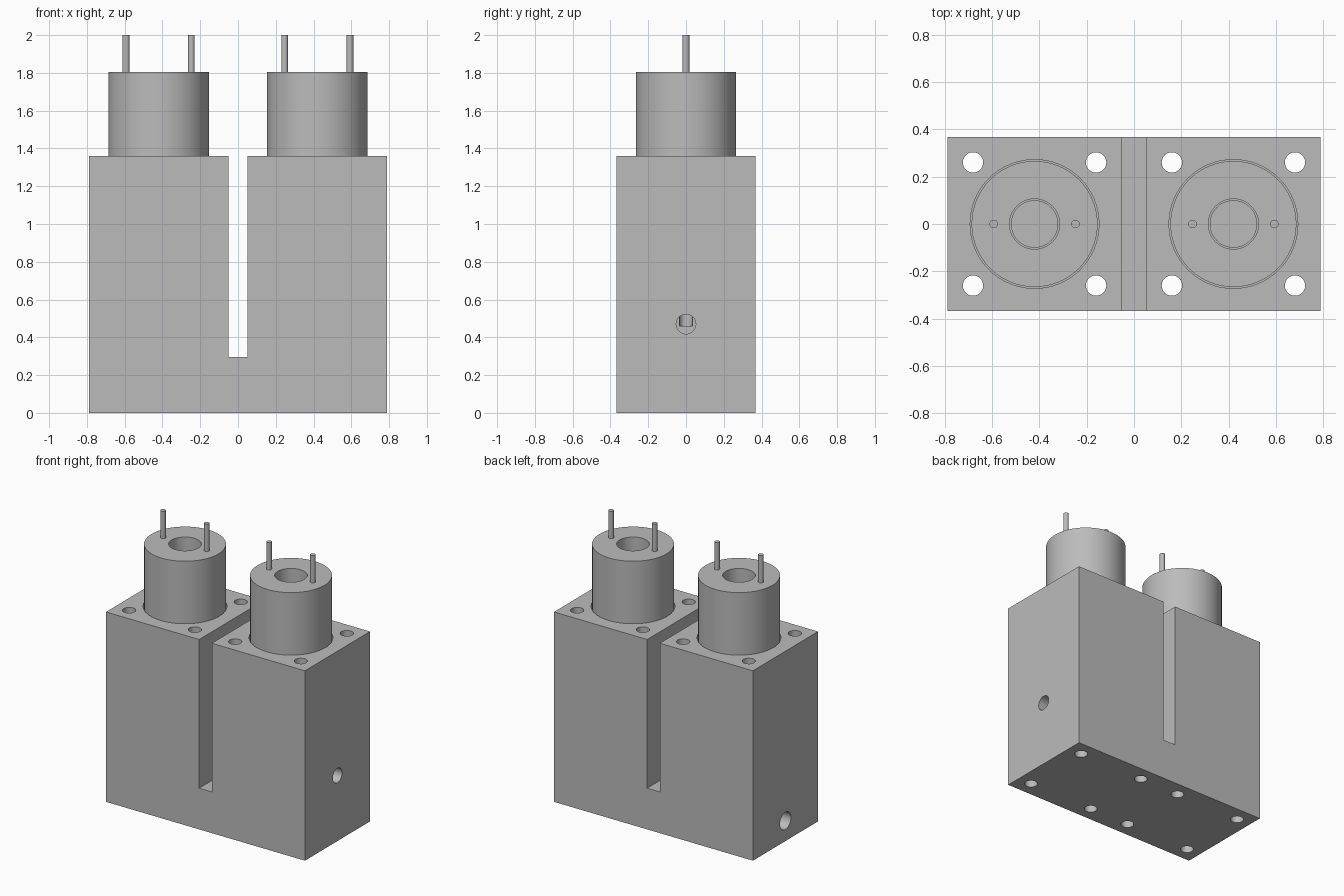
import bpy
import bmesh
import math

if "Cube" in bpy.data.objects:
    bpy.data.objects.remove(bpy.data.objects["Cube"], do_unlink=True)

# Main dimensions
HALF_X, HALF_Y, BODY_TOP = 0.788, 0.368, 1.36
SLOT_X, SLOT_Z = 0.05, 0.295
COIL_X, COIL_TOP, POCKET_Z = 0.42, 1.805, 0.75

grey = bpy.data.materials.new("plain grey")
grey.use_nodes = True
colour = (0.5, 0.5, 0.5, 1)
grey.diffuse_color = colour
grey.node_tree.nodes["Principled BSDF"].inputs["Base Color"].default_value = colour


def cylinder(name, radius, start, end, x=0, y=0, z=0, along_x=False, sides=64):
    """Cylinder from start to end, along z or along x."""
    middle = (start + end) / 2
    place = (middle, y, z) if along_x else (x, y, middle)
    turn = (0, math.pi / 2, 0) if along_x else (0, 0, 0)
    bpy.ops.mesh.primitive_cylinder_add(vertices=sides, radius=radius, depth=end - start,
                                        location=place, rotation=turn)
    obj = bpy.context.object
    obj.name = name
    obj.data.materials.append(grey)
    return obj


def cut(target, cutter):
    """Subtract the cutter from the target, then discard it."""
    mod = target.modifiers.new("cut", "BOOLEAN")
    mod.operation, mod.solver, mod.object = "DIFFERENCE", "EXACT", cutter
    bpy.context.view_layer.objects.active = target
    bpy.ops.object.modifier_apply(modifier=mod.name)
    bpy.data.objects.remove(cutter, do_unlink=True)


def smooth(obj):
    bpy.ops.object.select_all(action="DESELECT")
    obj.select_set(True)
    bpy.context.view_layer.objects.active = obj
    bpy.ops.object.shade_smooth_by_angle(angle=math.radians(30))


# Slotted block, extruded from a U profile
profile = [(-HALF_X, 0), (HALF_X, 0), (HALF_X, BODY_TOP), (SLOT_X, BODY_TOP),
           (SLOT_X, SLOT_Z), (-SLOT_X, SLOT_Z), (-SLOT_X, BODY_TOP), (-HALF_X, BODY_TOP)]
bm = bmesh.new()
face = bm.faces.new([bm.verts.new((x, -HALF_Y, z)) for x, z in profile])
side = bmesh.ops.extrude_face_region(bm, geom=[face])
moved = [v for v in side["geom"] if isinstance(v, bmesh.types.BMVert)]
bmesh.ops.translate(bm, verts=moved, vec=(0, 2 * HALF_Y, 0))
bmesh.ops.recalc_face_normals(bm, faces=bm.faces)
mesh = bpy.data.meshes.new("valve_block")
bm.to_mesh(mesh)
bm.free()
mesh.materials.append(grey)
block = bpy.data.objects.new("valve_block", mesh)
bpy.context.collection.objects.link(block)

# Coil pockets, flow channels and bolt holes
for s in (-1, 1):
    cut(block, cylinder("pocket", 0.272, POCKET_Z, BODY_TOP + 0.1, x=s * COIL_X))
    cut(block, cylinder("channel", 0.035, 0.46, POCKET_Z + 0.1, x=s * COIL_X, sides=32))
    for dx in (-0.26, 0.26):
        for y in (-0.26, 0.26):
            cut(block, cylinder("bolt_hole", 0.043, -0.1, BODY_TOP + 0.1,
                                x=s * COIL_X + dx, y=y, sides=32))

# Side ports: high on the left, low on the right
cut(block, cylinder("left_port", 0.052, COIL_X, HALF_X + 0.1, z=0.47, along_x=True, sides=32))
cut(block, cylinder("right_port", 0.062, -HALF_X - 0.1, COIL_X, z=0.145, along_x=True, sides=32))
smooth(block)

# Coils with a bore, plunger and two contact pins each
for s, label in ((-1, "right"), (1, "left")):
    coil = cylinder(label + "_coil", 0.266, POCKET_Z, COIL_TOP, x=s * COIL_X)
    cut(coil, cylinder("bore", 0.106, POCKET_Z - 0.1, COIL_TOP + 0.1, x=s * COIL_X))
    smooth(coil)
    smooth(cylinder(label + "_plunger", 0.1, POCKET_Z, 1.3, x=s * COIL_X))
    for dx, place in ((-0.173, "a"), (0.173, "b")):
        smooth(cylinder(label + "_pin_" + place, 0.018, COIL_TOP - 0.05, 2.0,
                        x=s * COIL_X + dx, sides=24))
